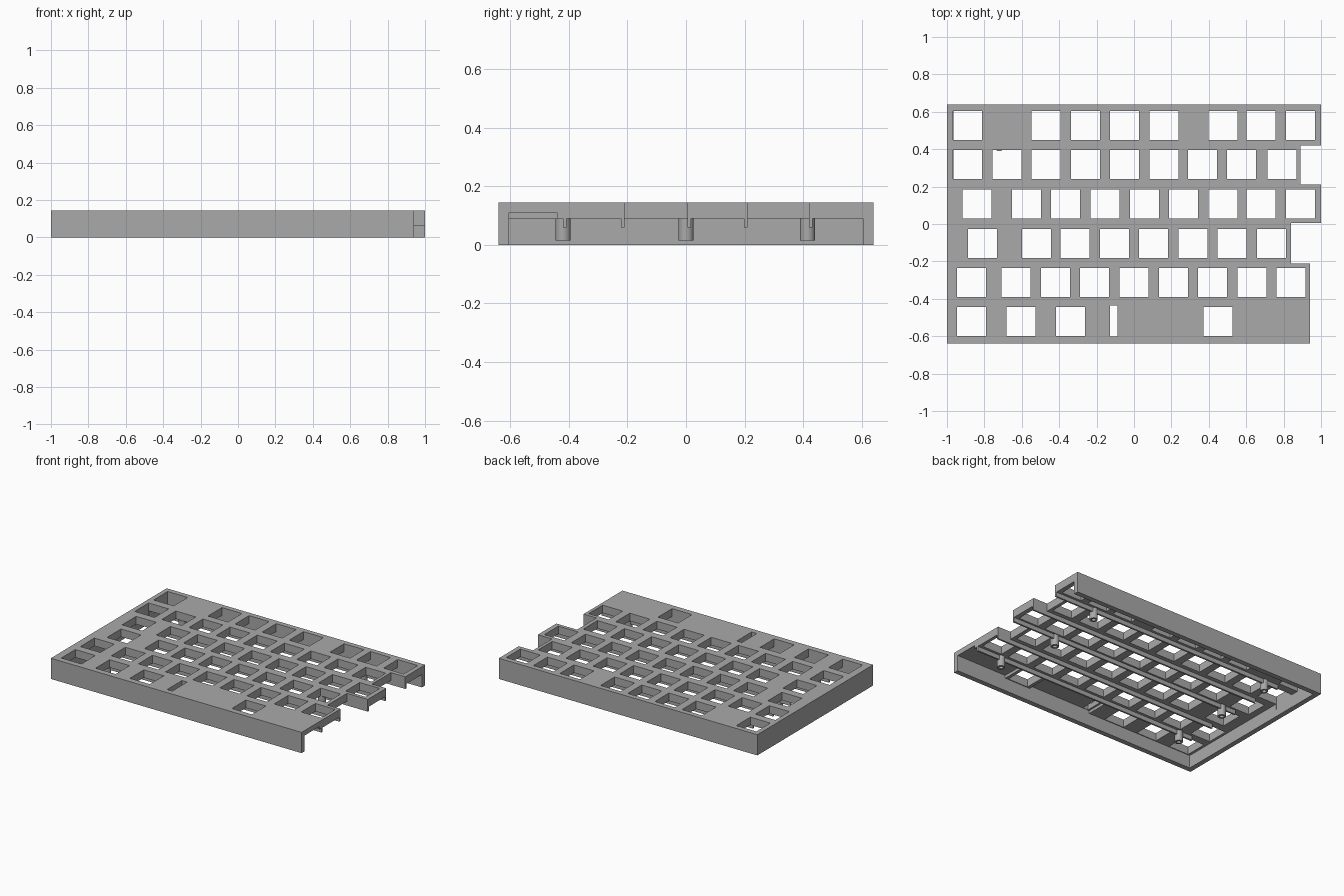
import bpy, bmesh, math
from mathutils import Matrix, Vector

if "Cube" in bpy.data.objects:
    bpy.data.objects.remove(bpy.data.objects["Cube"], do_unlink=True)

gray = bpy.data.materials.new("light gray plastic")
gray.use_nodes = True
color = (0.4, 0.4, 0.4, 1)
gray.diffuse_color = color
gray.node_tree.nodes["Principled BSDF"].inputs["Base Color"].default_value = color

TOP, UNDER, RIB_LOW, WALL = 0.145, 0.09, 0.06, 0.035
HALF_DEPTH, KEY = 0.64, 0.155


def finish(name, bm):
    bmesh.ops.recalc_face_normals(bm, faces=bm.faces)
    mesh = bpy.data.meshes.new(name)
    bm.to_mesh(mesh)
    bm.free()
    mesh.materials.append(gray)
    obj = bpy.data.objects.new(name, mesh)
    bpy.context.collection.objects.link(obj)
    return obj


def boxes(name, bounds):
    """One mesh of separate boxes given as x0, x1, y0, y1, z0, z1."""
    bm = bmesh.new()
    for x0, x1, y0, y1, z0, z1 in bounds:
        place = Matrix.Translation(((x0 + x1) / 2, (y0 + y1) / 2, (z0 + z1) / 2))
        size = Matrix.Diagonal((x1 - x0, y1 - y0, z1 - z0, 1))
        bmesh.ops.create_cube(bm, size=1, matrix=place @ size)
    return finish(name, bm)


def cut(target, cutter):
    mod = target.modifiers.new("cut", "BOOLEAN")
    mod.operation, mod.solver, mod.object = "DIFFERENCE", "EXACT", cutter
    bpy.context.view_layer.objects.active = target
    bpy.ops.object.modifier_apply(modifier=mod.name)
    bpy.data.objects.remove(cutter, do_unlink=True)


# Rows from back to front: (right edge, key centre y, key centres x)
rows = [
    (1.0, 0.527, [-0.89, -0.47, -0.26, -0.05, 0.16, 0.475, 0.68, 0.89]),
    (0.89, 0.317, [-0.89, -0.68, -0.47, -0.26, -0.05, 0.16, 0.365, 0.575, 0.79]),
    (1.0, 0.107, [-0.84, -0.575, -0.365, -0.155, 0.055, 0.265, 0.475, 0.68, 0.89]),
    (0.84, -0.103, [-0.81, -0.52, -0.315, -0.105, 0.105, 0.315, 0.525, 0.735]),
    (0.94, -0.312, [-0.87, -0.63, -0.42, -0.21, 0, 0.21, 0.42, 0.63, 0.84]),
    (0.94, -0.522, [-0.87, -0.605, -0.34, 0.45]),
]
borders = [0.42, 0.21, 0.005, -0.21, -0.42]

# Shell: stepped outline pulled up to full height
edges = [HALF_DEPTH] + borders + [-HALF_DEPTH]
outline = [(-1, -HALF_DEPTH), (-1, HALF_DEPTH)]
for i, (right, _, _) in enumerate(rows):
    if i and rows[i - 1][0] == right:
        outline.pop()
    else:
        outline.append((right, edges[i]))
    outline.append((right, edges[i + 1]))
bm = bmesh.new()
base = bm.faces.new([bm.verts.new((x, y, 0)) for x, y in outline])
up = bmesh.ops.extrude_face_region(bm, geom=[base])["geom"]
bmesh.ops.translate(bm, vec=Vector((0, 0, TOP)),
                    verts=[v for v in up if isinstance(v, bmesh.types.BMVert)])
shell = finish("case_plate", bm)

# Hollow underside, open to the right
inner = HALF_DEPTH - WALL
cut(shell, boxes("cavity", [(-1 + WALL, 1.2, -inner, inner, -0.1, UNDER)]))
# Thinner plate beside the wide front key
cut(shell, boxes("recess", [(x0, x1, -inner, -0.44, 0.05, 0.11)
                            for x0, x1 in ((-0.14, 0.35), (0.55, 1.2))]))
# Key openings and the narrow slot
h = KEY / 2
openings = [(x - h, x + h, y - h, y + h, 0.05, 0.2) for _, y, xs in rows for x in xs]
openings.append((-0.127, -0.087, -0.602, -0.437, 0.05, 0.2))
cut(shell, boxes("openings", openings))

# Long ribs under the row borders
ribs = []
for i, y in enumerate(borders):
    right = max(rows[i][0], rows[i + 1][0])
    side = -0.006 if rows[i][0] < rows[i + 1][0] else 0.006
    ribs.append((-0.82, right, y + side - 0.006, y + side + 0.006, RIB_LOW, UNDER + 0.01))
boxes("row_ribs", ribs)

# Hollow screw posts
for i, (x, y) in enumerate([(-0.72, 0.415), (-0.72, 0), (-0.72, -0.42),
                            (0.68, 0.415), (0.65, 0), (0.74, -0.42)]):
    bm = bmesh.new()
    rings = []
    for radius, z in ((0.026, UNDER), (0.026, 0.015), (0.014, 0.015), (0.014, UNDER)):
        rings.append(bmesh.ops.create_circle(
            bm, segments=32, radius=radius, matrix=Matrix.Translation((x, y, z)))["verts"])
    for a, b in zip(rings, rings[1:] + rings[:1]):
        for k in range(32):
            n = (k + 1) % 32
            bm.faces.new((a[k], a[n], b[n], b[k]))
    post = finish(f"screw_post_{i + 1}", bm)
    bpy.ops.object.select_all(action="DESELECT")
    post.select_set(True)
    bpy.context.view_layer.objects.active = post
    bpy.ops.object.shade_smooth_by_angle(angle=math.radians(40))
